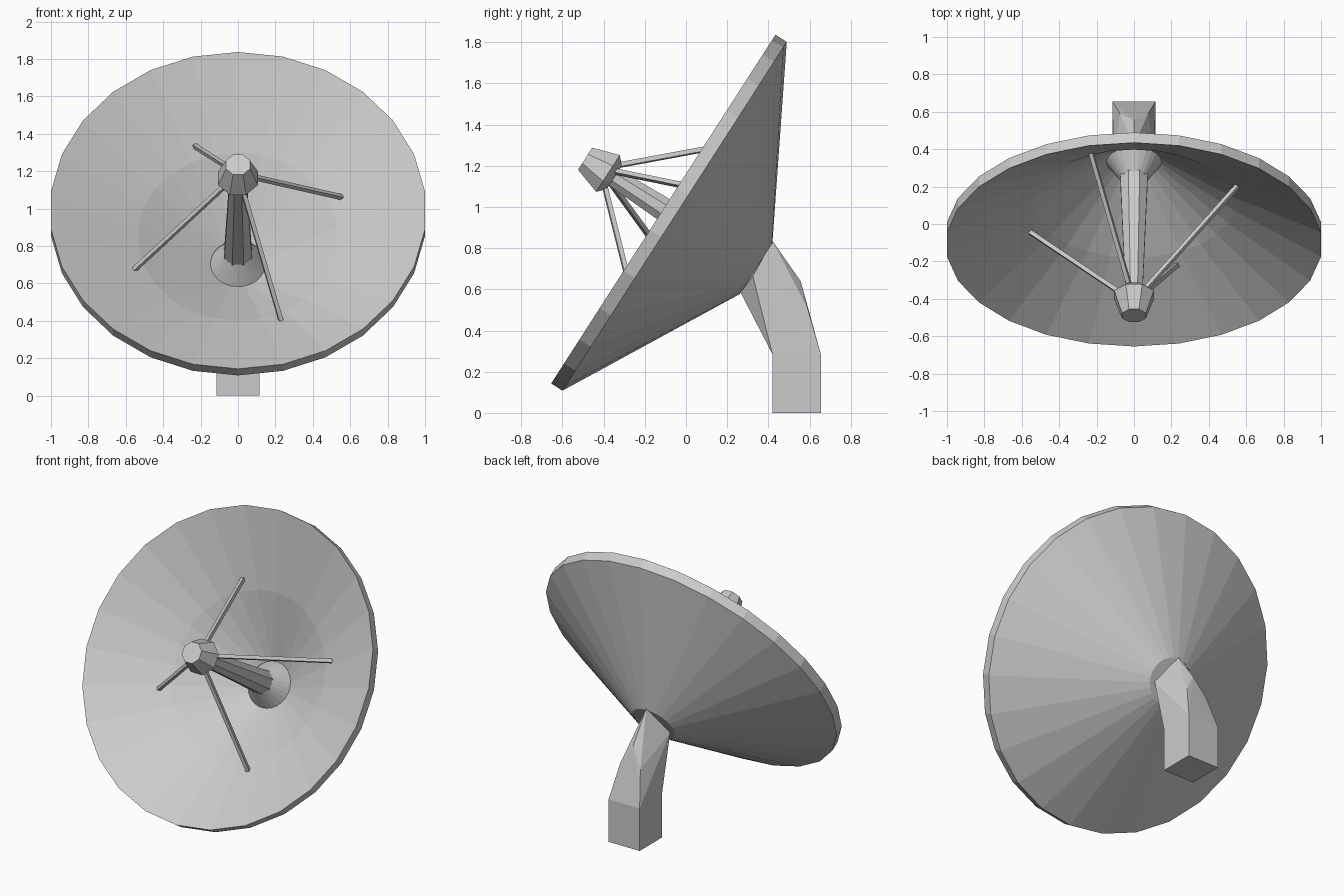
import bpy, bmesh, math
from mathutils import Vector, Matrix

if "Cube" in bpy.data.objects:
    bpy.data.objects.remove(bpy.data.objects["Cube"])

# Dish frame: local z points out of the dish, origin at the rim centre
TILT = Matrix.Translation((0, -0.11, 0.99)) @ Matrix.Rotation(math.radians(57.25), 4, 'X')


def finish(bm, name, matrix=Matrix.Identity(4)):
    bmesh.ops.recalc_face_normals(bm, faces=bm.faces)
    bm.transform(matrix)
    me = bpy.data.meshes.new(name)
    bm.to_mesh(me)
    bm.free()
    ob = bpy.data.objects.new(name, me)
    bpy.context.collection.objects.link(ob)
    return ob


def lathe(name, profile, sides, start, closed=False, matrix=TILT):
    """Revolve (radius, height) points around local z; cap open ends."""
    bm = bmesh.new()
    rings = []
    for r, z in profile:
        rings.append([bm.verts.new((r * math.cos(start + i * math.tau / sides),
                                    r * math.sin(start + i * math.tau / sides), z))
                      for i in range(sides)])
    pairs = list(zip(rings, rings[1:]))
    if closed:
        pairs.append((rings[-1], rings[0]))
    for a, b in pairs:
        for i in range(sides):
            j = (i + 1) % sides
            bm.faces.new((a[i], a[j], b[j], b[i]))
    if not closed:
        bm.faces.new(rings[0])
        bm.faces.new(rings[-1])
    return finish(bm, name, matrix)


def strut(name, a, b, radius):
    a, b = Vector(a), Vector(b)
    rot = (b - a).to_track_quat('Z', 'Y').to_matrix().to_4x4()
    return lathe(name, [(radius, 0), (radius, (b - a).length)], 4, math.pi / 4,
                 matrix=TILT @ Matrix.Translation(a) @ rot)


def hull(name, points):
    bm = bmesh.new()
    for p in points:
        bm.verts.new(p)
    bmesh.ops.convex_hull(bm, input=bm.verts[:])
    bmesh.ops.dissolve_limit(bm, angle_limit=0.01, verts=bm.verts[:], edges=bm.edges[:])
    return finish(bm, name)


# Reflector: two-slope front, rim band and straight cone back
lathe("dish", [(0.147, -0.525), (0.535, -0.26), (1.007, 0), (1.007, -0.065),
               (0.147, -0.535)], 26, math.pi / 2, closed=True)

# Hub cone that carries the feed post
lathe("hub", [(0.15, -0.533), (0.075, -0.42)], 26, math.pi / 2)

# Feed post and octagonal feed head
lathe("feed_post", [(0.08, -0.43), (0.05, 0.29)], 8, math.pi / 8)
lathe("feed_head", [(0.074, 0.284), (0.115, 0.32), (0.069, 0.452)], 8, math.pi / 8)

# Four struts from the feed head to the reflector
for k in range(4):
    ang = math.atan2(0.555, -0.23) + k * math.pi / 2
    c, s = math.cos(ang), math.sin(ang)
    strut(f"feed_strut_{k + 1}", (0.06 * c, 0.06 * s, 0.305), (0.6 * c, 0.6 * s, -0.226), 0.016)

# Square pedestal base
base_top = [(sx * 0.115, y, 0.285) for sx in (-1, 1) for y in (0.42, 0.655)]
hull("pedestal_base", base_top + [(x, y, 0) for x, y, z in base_top])

# Faceted neck that bends from the base to the back of the dish
neck = base_top + [(0, 0.42, 0.835), (0, 0.265, 0.585), (0, 0.557, 0.64)]
for sx in (-1, 1):
    neck += [(sx * 0.075, 0.59, 0.51), (sx * 0.11, 0.325, 0.665)]
hull("pedestal_neck", neck)
